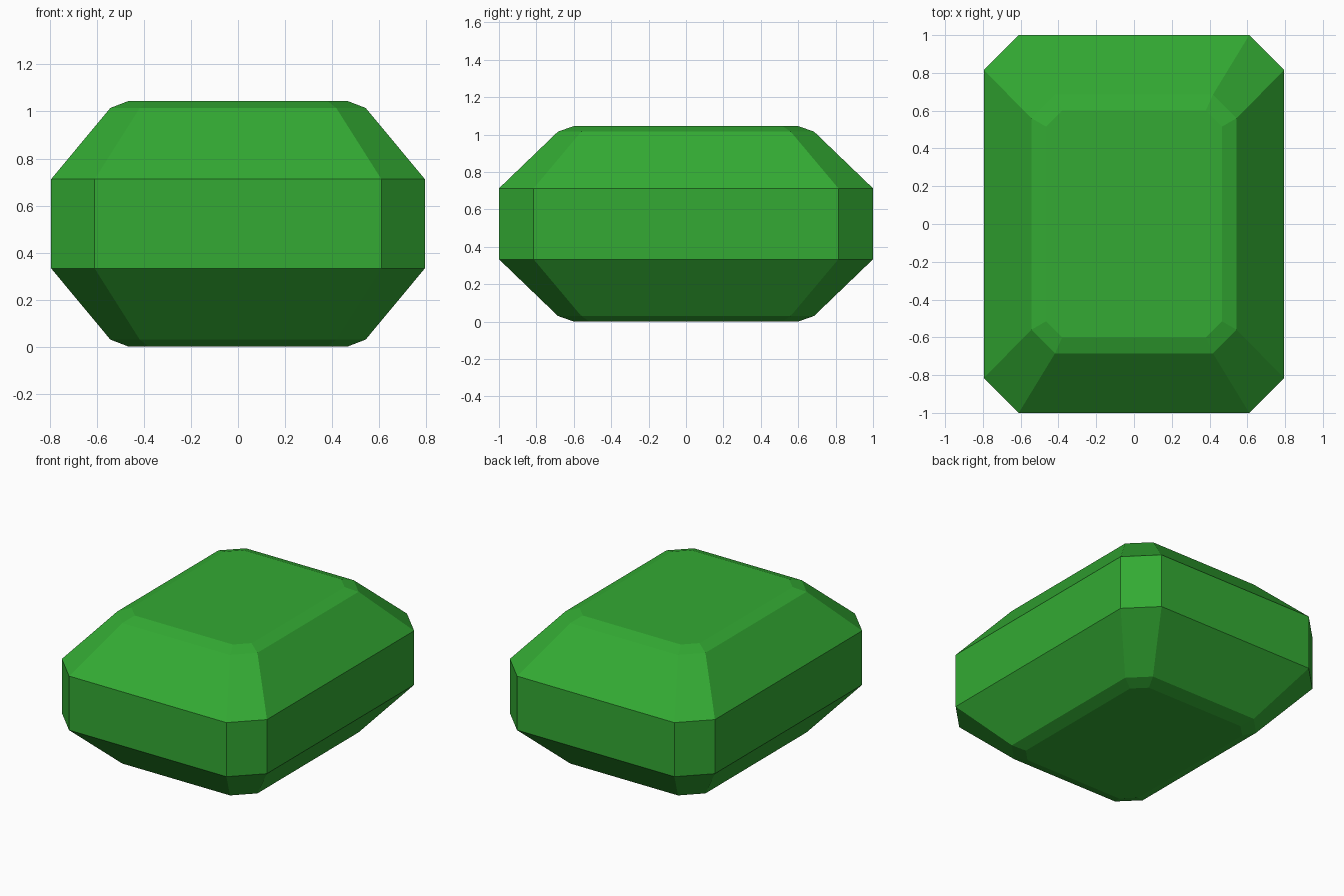
import bpy
import bmesh

cube = bpy.data.objects.get("Cube")
if cube:
    bpy.data.objects.remove(cube, do_unlink=True)

# Gem colour
green = bpy.data.materials.new("emerald green")
green.use_nodes = True
colour = (0.033, 0.402, 0.033, 1.0)
green.diffuse_color = colour
green.node_tree.nodes["Principled BSDF"].inputs["Base Color"].default_value = colour

HEIGHT = 1.045


def ring(bm, hx, hy, cut, z):
    """Rectangle with cut corners, counter-clockwise from above."""
    cx, cy = hx - cut, hy - cut
    outline = [(hx, -cy), (hx, cy), (cx, hy), (-cx, hy),
               (-hx, cy), (-hx, -cy), (-cx, -hy), (cx, -hy)]
    return [bm.verts.new((x, y, z)) for x, y in outline]


# Step-cut profile of the upper half: half width, half depth, corner cut, height
upper = [(0.795, 1.0, 0.185, 0.712),
         (0.543, 0.685, 0.125, 1.015),
         (0.465, 0.60, 0.085, HEIGHT)]
lower = [(hx, hy, cut, HEIGHT - z) for hx, hy, cut, z in reversed(upper)]

# Stack the rings, bridge them with facets and close both ends
bm = bmesh.new()
rings = [ring(bm, *step) for step in lower + upper]
for a, b in zip(rings, rings[1:]):
    for i in range(len(a)):
        j = (i + 1) % len(a)
        bm.faces.new((a[i], a[j], b[j], b[i]))
bm.faces.new(rings[-1])
bm.faces.new(list(reversed(rings[0])))
bmesh.ops.recalc_face_normals(bm, faces=bm.faces)

mesh = bpy.data.meshes.new("cut_gem")
bm.to_mesh(mesh)
bm.free()
mesh.materials.append(green)
bpy.context.collection.objects.link(bpy.data.objects.new("cut_gem", mesh))
